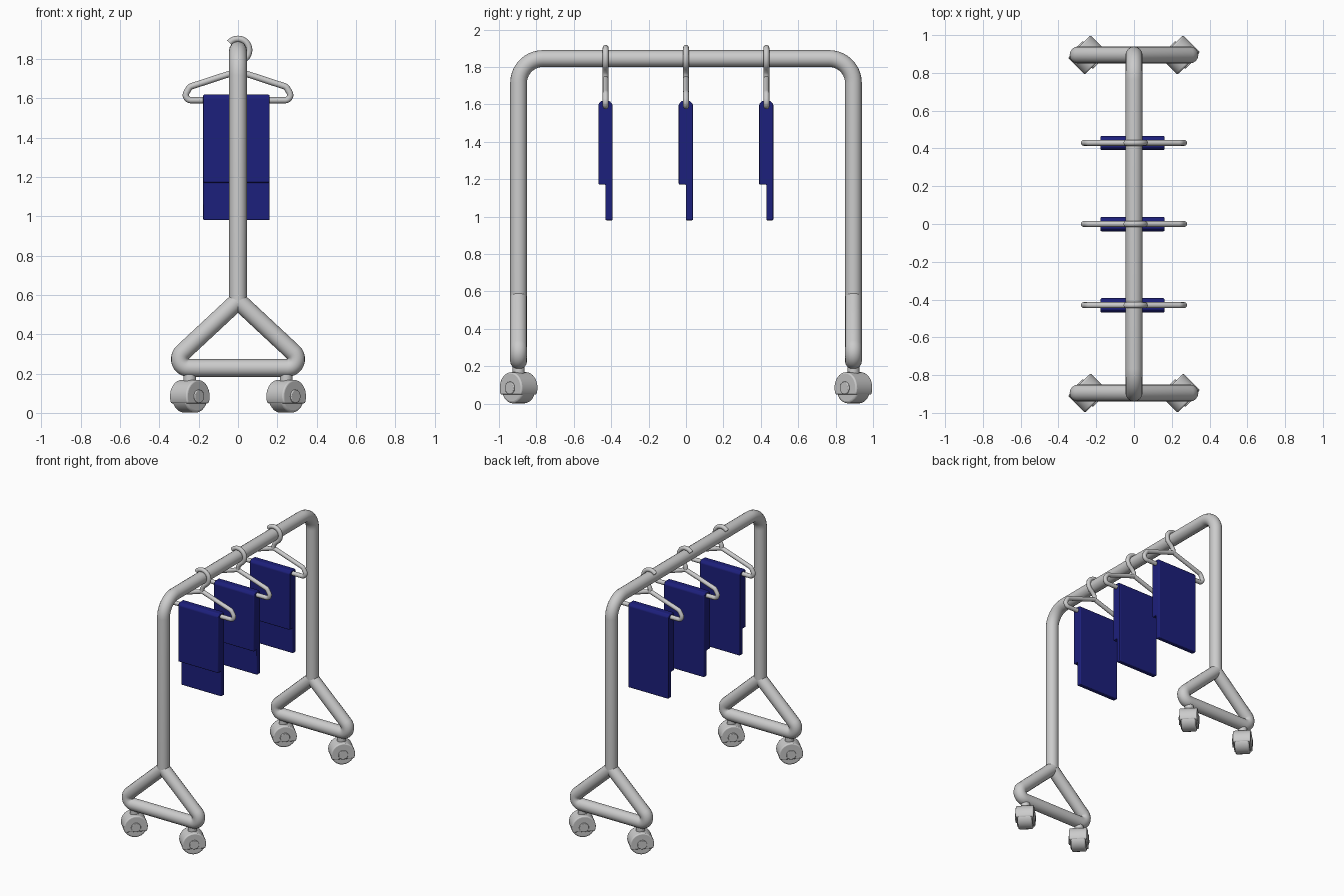
import bpy, bmesh, math
from mathutils import Vector, Matrix

if "Cube" in bpy.data.objects:
    bpy.data.objects.remove(bpy.data.objects["Cube"])

navy = bpy.data.materials.new("navy_cloth")
navy.diffuse_color = (0.012, 0.014, 0.20, 1)
navy.use_nodes = True
navy.node_tree.nodes["Principled BSDF"].inputs["Base Color"].default_value = navy.diffuse_color


def smooth(ob, angle=35):
    bpy.ops.object.select_all(action='DESELECT')
    ob.select_set(True)
    bpy.context.view_layer.objects.active = ob
    bpy.ops.object.shade_smooth_by_angle(angle=math.radians(angle))


def rounded(pts, r, n=10):
    """Replace the inner corners of a path with arcs of radius r."""
    pts = [Vector(p) for p in pts]
    out = [pts[0]]
    for a, b, c in zip(pts, pts[1:], pts[2:]):
        u, v = (a - b).normalized(), (c - b).normalized()
        half = u.angle(v) / 2
        mid = b + (u + v).normalized() * (r / math.sin(half))
        t = r / math.tan(half)
        s, e = b + u * t - mid, b + v * t - mid
        out += [mid + s.slerp(e, i / n) * (r / s.slerp(e, i / n).length)
                for i in range(n + 1)]
    return out + [pts[-1]]


def tube(name, pts, radius, res=6):
    cu = bpy.data.curves.new(name, 'CURVE')
    cu.dimensions = '3D'
    cu.bevel_depth, cu.bevel_resolution, cu.use_fill_caps = radius, res, True
    sp = cu.splines.new('POLY')
    sp.points.add(len(pts) - 1)
    for p, q in zip(sp.points, pts):
        p.co = (*q, 1)
    ob = bpy.data.objects.new(name, cu)
    bpy.context.collection.objects.link(ob)
    bpy.ops.object.select_all(action='DESELECT')
    ob.select_set(True)
    bpy.context.view_layer.objects.active = ob
    bpy.ops.object.convert(target='MESH')
    ob = bpy.context.object
    smooth(ob, 50)
    return ob


def prism(name, profile, width, loc, turn=0, bevel=0.0):
    """Extrude a YZ profile along local X, centred on loc."""
    bm = bmesh.new()
    f = bm.faces.new([bm.verts.new((-width / 2, y, z)) for y, z in profile])
    ext = bmesh.ops.extrude_face_region(bm, geom=[f])
    bmesh.ops.translate(bm, vec=(width, 0, 0),
                        verts=[v for v in ext['geom'] if isinstance(v, bmesh.types.BMVert)])
    bmesh.ops.recalc_face_normals(bm, faces=bm.faces)
    me = bpy.data.meshes.new(name)
    bm.to_mesh(me)
    bm.free()
    ob = bpy.data.objects.new(name, me)
    bpy.context.collection.objects.link(ob)
    ob.matrix_world = Matrix.Translation(loc) @ Matrix.Rotation(turn, 4, 'Z')
    if bevel:
        m = ob.modifiers.new("bevel", 'BEVEL')
        m.width, m.segments, m.limit_method = bevel, 3, 'ANGLE'
    smooth(ob)
    return ob


def arc(r, a0, a1, n):
    return [(r * math.cos(math.radians(a0 + (a1 - a0) * i / n)),
             r * math.sin(math.radians(a0 + (a1 - a0) * i / n))) for i in range(n + 1)]


# main rail: inverted U
Y, TOP, R = 0.895, 1.845, 0.045
tube("main_rail", rounded([(0, -Y, 0.56), (0, -Y, TOP), (0, Y, TOP), (0, Y, 0.56)], 0.13), R)

for side, sy in (("front", -1), ("back", 1)):
    y = sy * Y
    # triangular foot
    tube(side + "_foot", rounded([(0, y, 0.57), (-0.367, y, 0.228),
                                  (0.367, y, 0.228), (0, y, 0.57)], 0.046), R)
    # casters, all swivelled the same way
    for hand, x in (("left", -0.245), ("right", 0.245)):
        tag = f"{side}_{hand}_caster"
        c, turn = (x, y, 0.084), math.radians(-45)
        prism(tag + "_wheel", arc(0.083, 0, 345, 23), 0.104, c, turn, 0.012)
        prism(tag + "_hood", arc(0.0845, -25, 205, 20), 0.126, c, turn, 0.008)
        prism(tag + "_hub", arc(0.034, 0, 345, 23), 0.142, c, turn, 0.004)
        tube(tag + "_stem", [(x, y, 0.15), (x, y, 0.21)], 0.032)

# hangers with folded cloths
for i, y in enumerate((-0.43, 0, 0.43), 1):
    hook = [(px, y, TOP + pz) for px, pz in arc(0.057, 140, -60, 24)]
    hook += [(0.012, y, 1.778), (0.002, y, 1.762), (0, y, 1.735)]
    tube(f"hanger_{i}_hook", hook, 0.016, 4)
    tube(f"hanger_{i}_body", rounded([(0, y, 1.738), (-0.335, y, 1.628), (-0.235, y, 1.59),
                                      (0.235, y, 1.59), (0.335, y, 1.628), (0, y, 1.738)][:1]
                                     + [(-0.245, y, 1.658), (-0.285, y, 1.59),
                                        (0.285, y, 1.59), (0.245, y, 1.658), (0, y, 1.738)],
                                     0.026), 0.016, 4)
    cloth = prism(f"cloth_{i}", [(-0.039, 1.172), (0.0, 1.172), (0.0, 0.98), (0.037, 0.98),
                                 (0.037, 1.60), (0.022, 1.618), (-0.024, 1.618), (-0.039, 1.60)],
                  0.338, (-0.008, y, 0), 0, 0.006)
    cloth.data.materials.append(navy)
